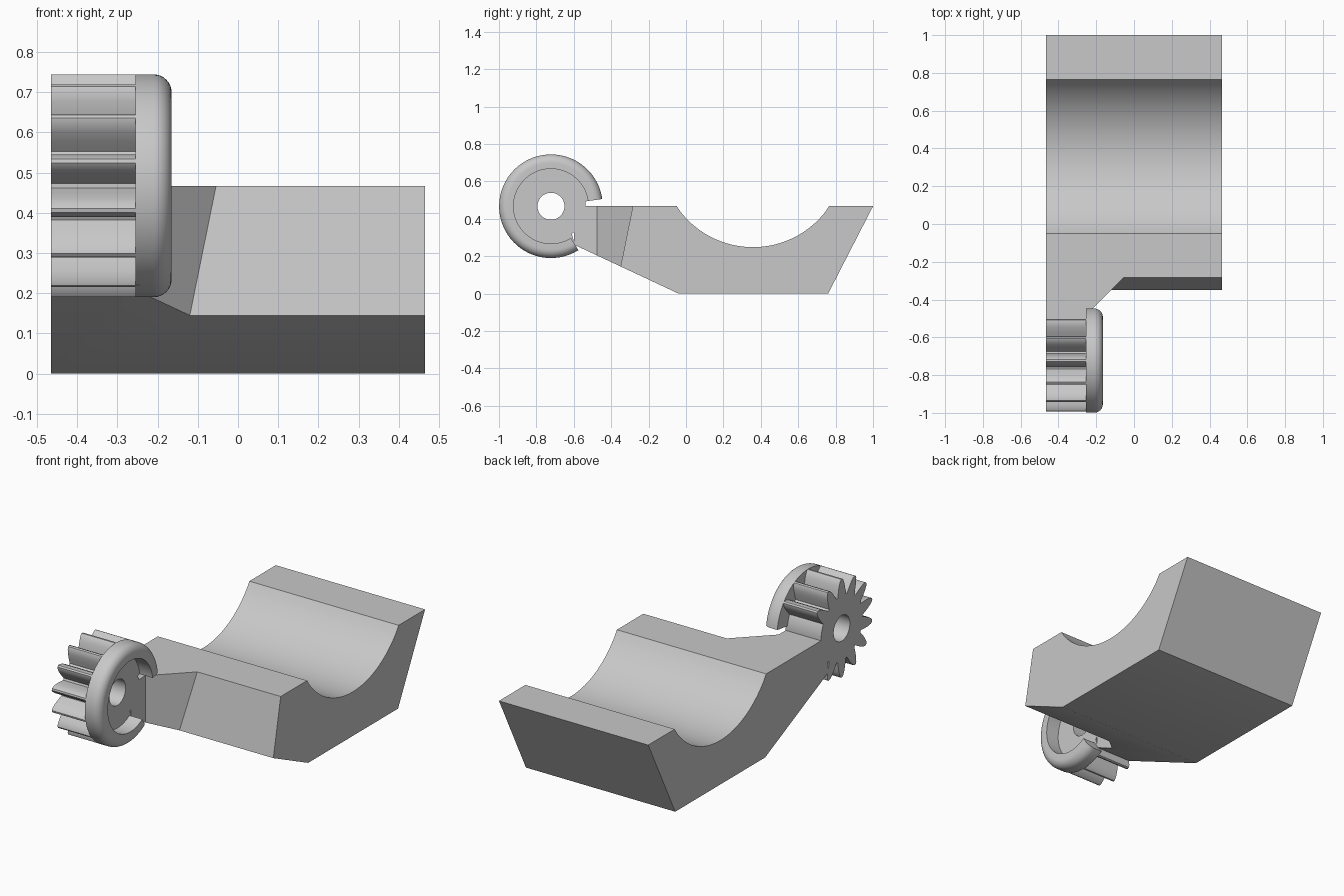
import bpy, bmesh
from math import sin, cos, pi, radians
from mathutils import Vector

if "Cube" in bpy.data.objects:
    bpy.data.objects.remove(bpy.data.objects["Cube"])

grey = bpy.data.materials.new("plain grey")
grey.use_nodes = True
grey.diffuse_color = (0.58, 0.58, 0.58, 1)
grey.node_tree.nodes["Principled BSDF"].inputs["Base Color"].default_value = grey.diffuse_color

LEFT, RIGHT, WEB = -0.465, 0.465, -0.245    # end faces and the arm's inner face
GY, GZ = -0.722, 0.467                      # gear axis
HOLE, ROOT, TIP, RECESS = 0.072, 0.185, 0.277, 0.2


def finish(name, bm, smooth=True):
    bmesh.ops.recalc_face_normals(bm, faces=bm.faces[:])
    mesh = bpy.data.meshes.new(name)
    bm.to_mesh(mesh)
    bm.free()
    mesh.materials.append(grey)
    obj = bpy.data.objects.new(name, mesh)
    bpy.context.collection.objects.link(obj)
    if smooth:
        shade(obj)
    return obj


def activate(obj):
    bpy.ops.object.select_all(action='DESELECT')
    obj.select_set(True)
    bpy.context.view_layer.objects.active = obj


def shade(obj):
    activate(obj)
    bpy.ops.object.shade_smooth_by_angle(angle=radians(30))


def prism(profile, x0, x1):
    """Extrude a (y, z) profile along x."""
    bm = bmesh.new()
    face = bm.faces.new([bm.verts.new((x0, y, z)) for y, z in profile])
    moved = bmesh.ops.extrude_face_region(bm, geom=[face])["geom"]
    verts = [v for v in moved if isinstance(v, bmesh.types.BMVert)]
    bmesh.ops.translate(bm, verts=verts, vec=(x1 - x0, 0, 0))
    return bm


def on_axis(x, r, a):
    return Vector((x, GY + r * cos(a), GZ + r * sin(a)))


# Cradle body with a round trough and sloped ends
arc = [(0.358 + 0.491 * cos(radians(a)), 0.739 + 0.491 * sin(radians(a)))
       for a in [-34 - 112 * i / 24 for i in range(25)]]
body = finish("cradle_body", prism(
    [(-0.04, 0), (0.76, 0), (1, 0.467)] + [(0.765, 0.467)] + arc[1:-1]
    + [(-0.049, 0.467), (-0.6, 0.467), (-0.6, 0.262)], LEFT, RIGHT), False)

# Cut the front back to a narrow arm, with a diagonal shoulder
bm = prism([(-0.44, -0.3), (-0.223, 0.77), (-0.9, 0.77), (-0.9, -0.3)], WEB, 0.7)
cut = bmesh.ops.bisect_plane(bm, geom=bm.verts[:] + bm.edges[:] + bm.faces[:],
                             plane_co=(0, -0.23, 0), plane_no=(-1, 1, 0), clear_outer=True)
rim_edges = [e for e in cut["geom_cut"] if isinstance(e, bmesh.types.BMEdge)]
bmesh.ops.holes_fill(bm, edges=rim_edges)
cutter = finish("shoulder_cutter", bm, False)
cutter.hide_render = True
mod = body.modifiers.new("shoulder", 'BOOLEAN')
mod.operation, mod.solver, mod.object = 'DIFFERENCE', 'EXACT', cutter
activate(body)
bpy.ops.object.modifier_apply(modifier=mod.name)
bpy.data.objects.remove(cutter)
shade(body)

# Gear with a bore, missing the teeth where the arm joins
TEETH = 14
flank = [(0.036, ROOT), (0.031, 0.215), (0.024, 0.245), (0.014, 0.268), (0.005, TIP)]
flank = flank + [(-w, r) for w, r in reversed(flank)]
outline = []
for i in range(TEETH):
    mid = pi / 2 + i * 2 * pi / TEETH
    from_arm = (mid + pi) % (2 * pi) - pi
    toothed = not radians(-50) < from_arm < radians(20)
    for w, r in flank:
        outline.append((mid - w / r, r if toothed else ROOT))
    outline.append((mid + pi / TEETH, ROOT))
bm = bmesh.new()
loops = [[bm.verts.new(on_axis(x, HOLE if bore else r, a)) for a, r in outline]
         for x, bore in ((LEFT, False), (WEB, False), (WEB, True), (LEFT, True))]
n = len(outline)
for k in range(4):
    p, q = loops[k], loops[(k + 1) % 4]
    for i in range(n):
        j = (i + 1) % n
        bm.faces.new((p[i], p[j], q[j], q[i]))
finish("gear", bm)

# Rounded open rim around a recessed floor
FILLET, FACE, BACK = 0.045, -0.165, -0.255
section = [(BACK, 0.12), (WEB, 0.12), (WEB, RECESS), (FACE, RECESS)]
section += [(FACE - FILLET + FILLET * cos(t), TIP - FILLET + FILLET * sin(t))
            for t in [pi / 2 * i / 8 for i in range(9)]] + [(BACK, TIP)]
bm = bmesh.new()
STEPS = 72
rings = [[bm.verts.new(on_axis(x, r, radians(8 + 294 * s / STEPS))) for x, r in section]
         for s in range(STEPS + 1)]
m = len(section)
for p, q in zip(rings, rings[1:]):
    for i in range(m):
        j = (i + 1) % m
        bm.faces.new((p[i], p[j], q[j], q[i]))
bm.faces.new(rings[0])
bm.faces.new(rings[-1])
finish("gear_rim", bm)
